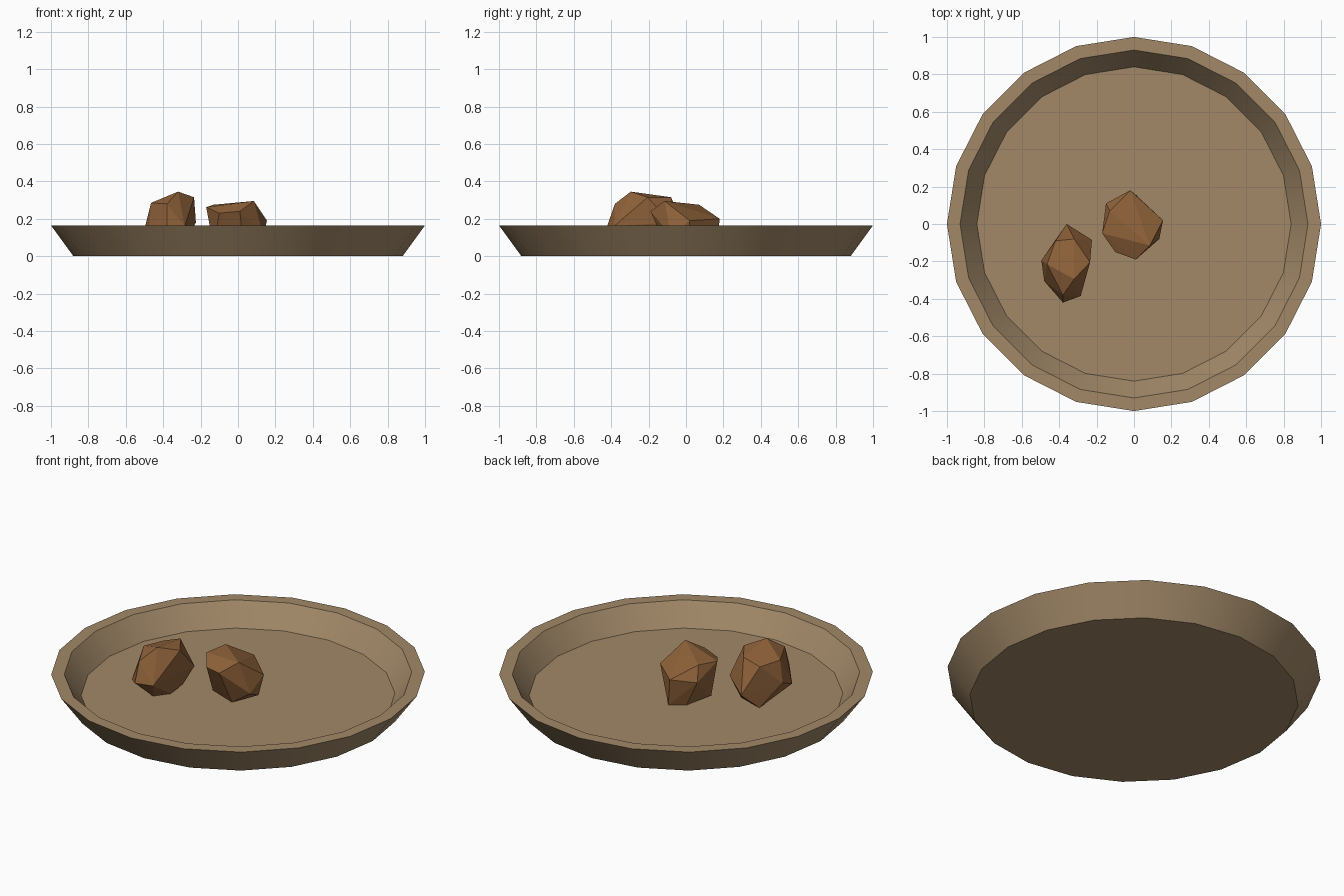
import bpy, bmesh
from math import cos, sin, pi, radians

if "Cube" in bpy.data.objects:
    bpy.data.objects.remove(bpy.data.objects["Cube"])


def material(name, color):
    m = bpy.data.materials.new(name)
    m.diffuse_color = (*color, 1)
    m.use_nodes = True
    m.node_tree.nodes["Principled BSDF"].inputs["Base Color"].default_value = m.diffuse_color
    return m


def make_object(name, bm, mat):
    bmesh.ops.recalc_face_normals(bm, faces=bm.faces)
    me = bpy.data.meshes.new(name)
    bm.to_mesh(me)
    bm.free()
    me.materials.append(mat)
    ob = bpy.data.objects.new(name, me)
    bpy.context.collection.objects.link(ob)
    return ob


clay = material("clay", (0.36, 0.25, 0.14))
brown = material("brown", (0.28, 0.125, 0.043))

# Shallow dish: a 20-sided turned profile, closed by base and floor
SIDES = 20
profile = [(0.88, 0.0), (1.0, 0.165), (0.93, 0.165), (0.84, 0.04)]
bm = bmesh.new()
rings = [[bm.verts.new((r * cos(2 * pi * i / SIDES), r * sin(2 * pi * i / SIDES), z))
          for i in range(SIDES)] for r, z in profile]
for a, b in zip(rings, rings[1:]):
    for i in range(SIDES):
        j = (i + 1) % SIDES
        bm.faces.new((a[i], a[j], b[j], b[i]))
bm.faces.new(rings[0])
bm.faces.new(rings[-1])
dish = make_object("dish", bm, clay)
bpy.context.view_layer.objects.active = dish
dish.select_set(True)
bpy.ops.object.shade_smooth_by_angle(angle=radians(30))


# Faceted lumps: convex hulls around a few corner points
def lump(name, points):
    bm = bmesh.new()
    for p in points:
        bm.verts.new(p)
    hull = bmesh.ops.convex_hull(bm, input=bm.verts)
    inside = {g for g in hull["geom_interior"] if isinstance(g, bmesh.types.BMVert)}
    bmesh.ops.delete(bm, geom=list(inside), context='VERTS')
    return make_object(name, bm, brown)


lump("middle_lump", [
    (-0.02, 0.18, 0.20), (-0.15, 0.11, 0.19), (-0.13, 0.07, 0.275),
    (-0.17, -0.05, 0.262), (-0.10, -0.15, 0.23), (0.01, -0.19, 0.24),
    (0.085, -0.115, 0.295), (0.135, -0.08, 0.11), (0.155, 0.02, 0.19),
    (0.03, -0.10, 0.04), (-0.13, -0.05, 0.05), (0.12, 0.02, 0.06),
    (0.0, 0.165, 0.04), (-0.08, 0.11, 0.04)])

lump("side_lump", [
    (-0.36, 0.0, 0.13), (-0.225, -0.085, 0.18), (-0.235, -0.205, 0.315),
    (-0.285, -0.385, 0.16), (-0.38, -0.42, 0.165), (-0.48, -0.305, 0.116),
    (-0.495, -0.195, 0.165), (-0.42, -0.09, 0.28), (-0.32, -0.08, 0.315),
    (-0.465, -0.215, 0.285), (-0.32, -0.295, 0.345), (-0.38, -0.38, 0.28),
    (-0.36, -0.28, 0.04), (-0.30, -0.20, 0.04), (-0.42, -0.085, 0.04),
    (-0.29, -0.10, 0.06)])
